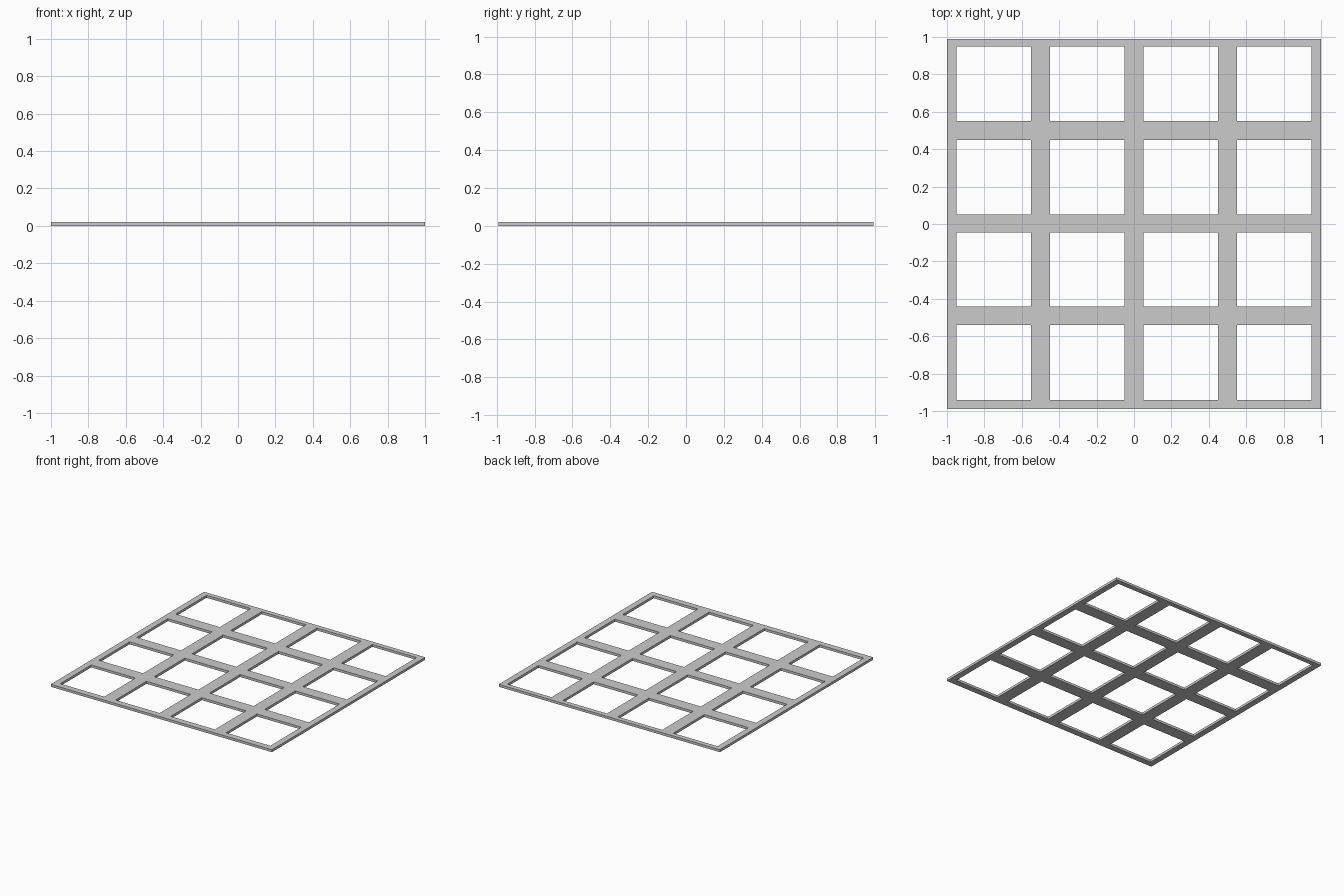
import bpy, bmesh

if "Cube" in bpy.data.objects:
    bpy.data.objects.remove(bpy.data.objects["Cube"])

THICKNESS = 0.02
# Edges of the bars along each axis: odd-numbered spans are openings
X_CUTS = [-1, -0.95, -0.55, -0.45, -0.05, 0.05, 0.45, 0.55, 0.95, 1]
Y_CUTS = [-0.99, -0.94, -0.54, -0.44, -0.045, 0.05, 0.45, 0.55, 0.95, 0.99]

bm = bmesh.new()
verts = [[bm.verts.new((x, y, 0)) for y in Y_CUTS] for x in X_CUTS]

# Flat lattice, leaving the sixteen square openings empty
for i in range(len(X_CUTS) - 1):
    for j in range(len(Y_CUTS) - 1):
        if i % 2 and j % 2:
            continue
        bm.faces.new((verts[i][j], verts[i + 1][j],
                      verts[i + 1][j + 1], verts[i][j + 1]))

# Thicken the lattice upward into a solid panel
result = bmesh.ops.extrude_face_region(bm, geom=bm.faces[:], use_keep_orig=True)
top = [g for g in result["geom"] if isinstance(g, bmesh.types.BMVert)]
bmesh.ops.translate(bm, verts=top, vec=(0, 0, THICKNESS))
bmesh.ops.recalc_face_normals(bm, faces=bm.faces[:])

# Merge coplanar pieces of the bars
bmesh.ops.dissolve_limit(bm, angle_limit=0.01, verts=bm.verts[:], edges=bm.edges[:])

mesh = bpy.data.meshes.new("lattice_panel")
bm.to_mesh(mesh)
bm.free()
panel = bpy.data.objects.new("lattice_panel", mesh)
bpy.context.collection.objects.link(panel)
